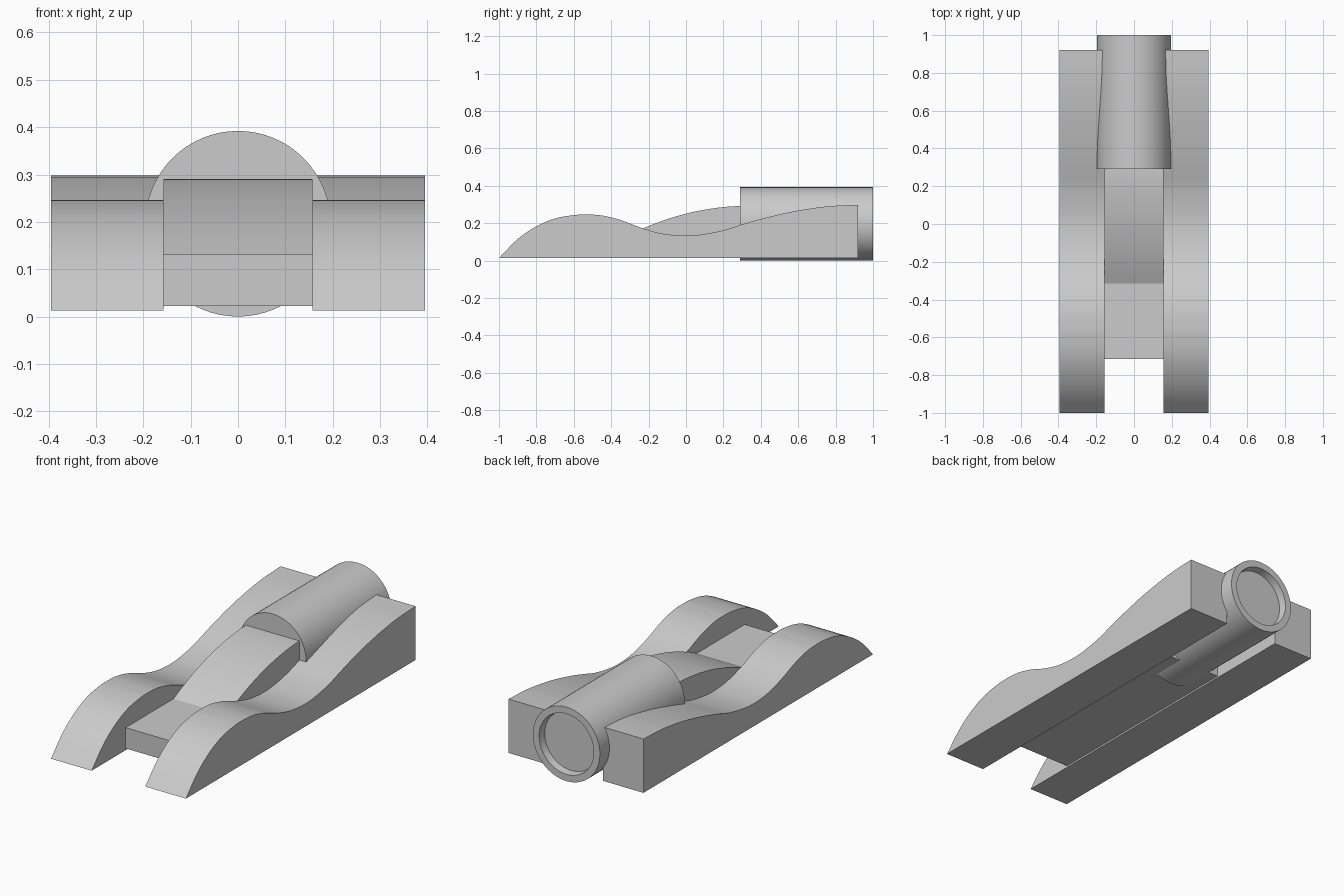
import bpy, bmesh, math
from mathutils import Vector

if "Cube" in bpy.data.objects:
    bpy.data.objects.remove(bpy.data.objects["Cube"])


def smooth_curve(pts, steps=4):
    """Catmull-Rom samples through (y, z) points."""
    p = [Vector(q) for q in pts]
    p = [2 * p[0] - p[1]] + p + [2 * p[-1] - p[-2]]
    out = []
    for i in range(1, len(p) - 2):
        a, b, c, d = p[i - 1:i + 3]
        for s in range(steps):
            t = s / steps
            out.append(0.5 * (2 * b + (c - a) * t + (2 * a - 5 * b + 4 * c - d) * t * t
                              + (3 * b - a - 3 * c + d) * t ** 3))
    return out + [p[-2]]


def finish(name, bm):
    bmesh.ops.recalc_face_normals(bm, faces=bm.faces)
    me = bpy.data.meshes.new(name)
    bm.to_mesh(me)
    bm.free()
    ob = bpy.data.objects.new(name, me)
    bpy.context.collection.objects.link(ob)
    bpy.ops.object.select_all(action='DESELECT')
    ob.select_set(True)
    bpy.context.view_layer.objects.active = ob
    bpy.ops.object.shade_smooth_by_angle(angle=math.radians(30))
    return ob


def extrude_profile(name, top, base, x0, x1):
    """Strip of quads under a (y, z) top curve, extruded across x."""
    bm = bmesh.new()
    rows = []
    for y, z in top:
        rows.append([bm.verts.new(c) for c in
                     ((x0, y, base), (x1, y, base), (x1, y, z), (x0, y, z))])
    for a, b in zip(rows, rows[1:]):
        for i in range(4):
            j = (i + 1) % 4
            bm.faces.new((a[i], a[j], b[j], b[i]))
    bm.faces.new(rows[0])
    bm.faces.new(rows[-1])
    bmesh.ops.remove_doubles(bm, verts=bm.verts, dist=1e-5)
    return finish(name, bm)


# Wavy side rails
rail = smooth_curve([(-1, .013), (-.9, .115), (-.8, .183), (-.7, .225), (-.6, .243),
                     (-.53, .246), (-.45, .241), (-.35, .217), (-.23, .172),
                     (-.12, .143), (0, .133), (.1, .142), (.2, .162), (.29, .19),
                     (.4, .222), (.55, .258), (.7, .283), (.8, .293), (.92, .298)])
for side, x0, x1 in (("left", -.395, -.157), ("right", .157, .395)):
    extrude_profile(side + "_rail", rail, .013, x0, x1)

# Flat centre slab
extrude_profile("centre_slab", [(-.715, .132), (.47, .132)], .022, -.157, .157)

# Curved ramp rising to the barrel
ramp = smooth_curve([(-.315, .132), (-.23, .172), (-.12, .215), (0, .251),
                     (.1, .272), (.2, .286), (.29, .291), (.45, .288)])
extrude_profile("centre_ramp", ramp, .131, -.157, .157)

# Barrel with a shallow recess in its rear end
bm = bmesh.new()
n, cz = 64, .196
rings = []
for y, r in ((.29, .196), (1, .196), (1, .16), (.96, .155)):
    rings.append([bm.verts.new((r * math.cos(2 * math.pi * i / n), y,
                                cz + r * math.sin(2 * math.pi * i / n)))
                  for i in range(n)])
for a, b in zip(rings, rings[1:]):
    for i in range(n):
        j = (i + 1) % n
        bm.faces.new((a[i], a[j], b[j], b[i]))
bm.faces.new(rings[0])
bm.faces.new(rings[-1])
finish("rear_barrel", bm)
